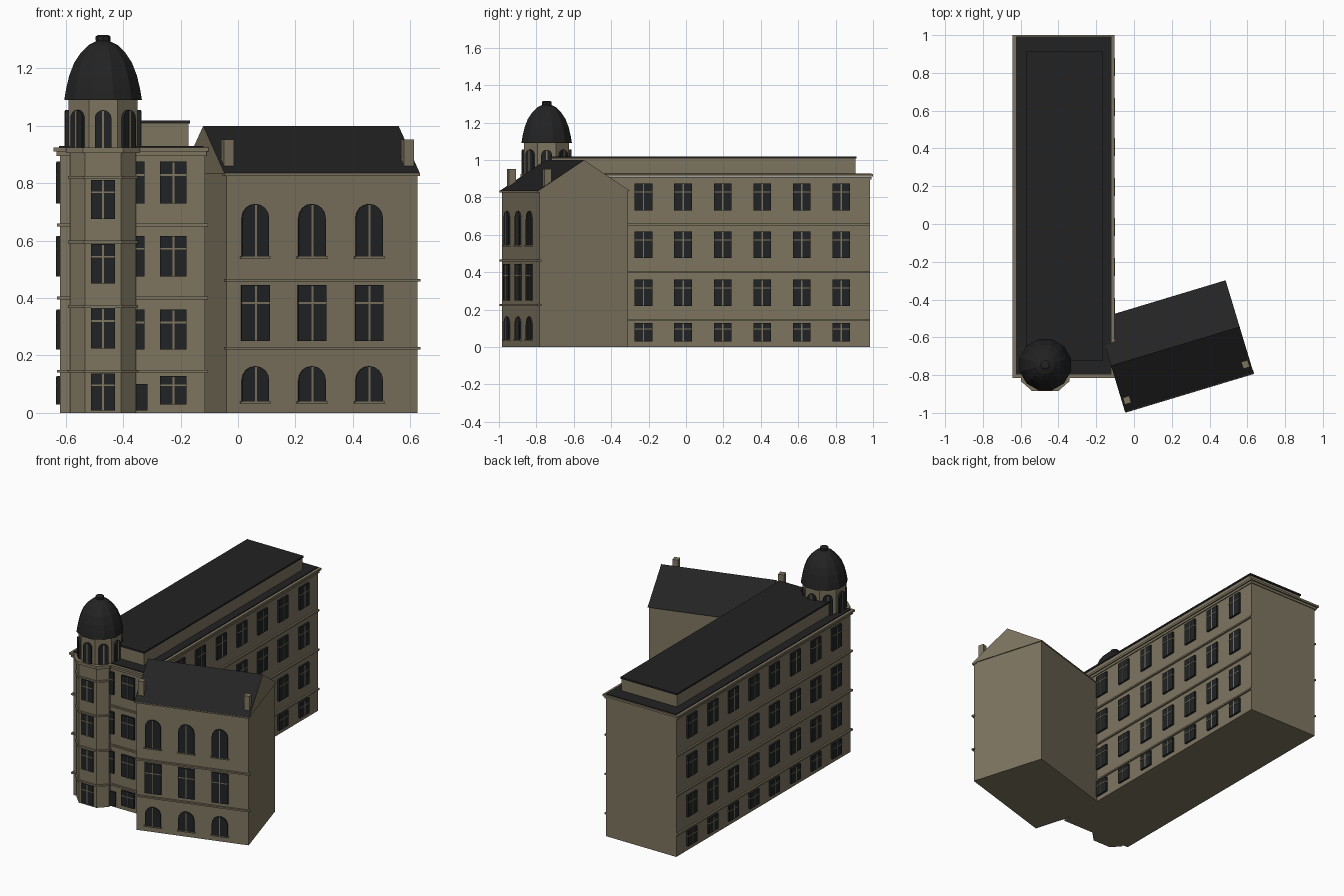
import bpy, bmesh, math
from mathutils import Matrix, Vector

if "Cube" in bpy.data.objects:
    bpy.data.objects.remove(bpy.data.objects["Cube"])


def mat(name, rgb):
    m = bpy.data.materials.new(name)
    m.diffuse_color = (*rgb, 1)
    m.use_nodes = True
    m.node_tree.nodes["Principled BSDF"].inputs["Base Color"].default_value = m.diffuse_color
    return m


STONE = mat("stone", (0.21, 0.178, 0.118))
ROOF = mat("roof_slate", (0.0165, 0.0165, 0.0165))
GLASS = mat("dark_glass", (0.0145, 0.0165, 0.0175))
I4 = Matrix.Identity(4)


def finish(name, bm, *mats):
    bmesh.ops.recalc_face_normals(bm, faces=bm.faces)
    me = bpy.data.meshes.new(name)
    bm.to_mesh(me)
    bm.free()
    for m in mats:
        me.materials.append(m)
    ob = bpy.data.objects.new(name, me)
    bpy.context.collection.objects.link(ob)
    return ob


def prism(bm, pts, vec, M=I4):
    """Extrude a 3D outline along a vector."""
    vec = Vector(vec)
    a = [bm.verts.new(M @ Vector(p)) for p in pts]
    b = [bm.verts.new(M @ (Vector(p) + vec)) for p in pts]
    n = len(pts)
    bm.faces.new(a)
    bm.faces.new(b[::-1])
    for i in range(n):
        bm.faces.new((a[i], a[(i + 1) % n], b[(i + 1) % n], b[i]))


def add_box(bm, x0, x1, y0, y1, z0, z1, M=I4):
    prism(bm, [(x0, y0, z0), (x1, y0, z0), (x1, y1, z0), (x0, y1, z0)], (0, 0, z1 - z0), M)


def box(name, m, *dims, M=I4):
    bm = bmesh.new()
    add_box(bm, *dims, M=M)
    return finish(name, bm, m)


def wall_frame(x, y, deg):
    """Frame on a wall: local x along the wall, local -y outward."""
    return Matrix.Translation((x, y, 0)) @ Matrix.Rotation(math.radians(deg), 4, 'Z')


panes, bars = bmesh.new(), bmesh.new()


def window(M, c, w, z0, z1, arched=False, cross=True, sill=False, out=0.012):
    h = w / 2
    pts = [(c - h, 0, z0), (c + h, 0, z0)]
    if arched:
        for i in range(9):
            t = math.pi * i / 8
            pts.append((c + h * math.cos(t), 0, z1 - h + h * math.sin(t)))
    else:
        pts += [(c + h, 0, z1), (c - h, 0, z1)]
    prism(panes, pts, (0, -out, 0), M)
    b = 0.0035
    add_box(bars, c - b, c + b, -out - 0.002, 0, z0, z1 - 0.003, M)
    if cross:
        zc = z0 + (z1 - z0) * 0.68
        add_box(bars, c - h, c + h, -out - 0.002, 0, zc - 0.003, zc + 0.003, M)
    if sill:
        add_box(bars, c - h - 0.006, c + h + 0.006, -out - 0.004, 0, z0 - 0.007, z0, M)


# Long wing
X0, X1, Y0, Y1 = -0.62, -0.115, -0.80, 0.985
box("wing_walls", STONE, X0, X1, Y0, Y1, 0, 0.91)
for i, z in enumerate((0.145, 0.40, 0.655)):
    box(f"wing_ledge_{i}", STONE, X0 - 0.011, X1 + 0.011, Y0 - 0.011, Y1, z - 0.005, z + 0.005)
box("wing_cornice_lower", STONE, X0 - 0.012, X1 + 0.006, Y0 - 0.008, Y1 + 0.006, 0.895, 0.91)
box("wing_cornice_upper", STONE, X0 - 0.022, X1 + 0.013, Y0 - 0.015, 1.0, 0.911, 0.924)
box("wing_terrace", ROOF, X0 - 0.004, X1 - 0.005, Y0 + 0.002, 0.992, 0.92, 0.929)
box("attic_walls", STONE, -0.568, -0.172, -0.72, 0.905, 0.92, 1.01)
box("attic_roof", ROOF, -0.573, -0.167, -0.725, 0.912, 1.008, 1.019)

ROWS = ((0.03, 0.128), (0.22, 0.36), (0.475, 0.617), (0.73, 0.875))
right, left, front = wall_frame(X1, 0, 90), wall_frame(X0, 0, -90), wall_frame(0, Y0, 0)
for z0, z1 in ROWS:
    for i in range(8):
        y = -0.65 + 0.2115 * i
        window(right, y, 0.095, z0, z1)
        window(left, -y, 0.095, z0, z1)
    window(front, -0.225, 0.092, z0, z1)
    if z0 > 0.1:
        window(front, -0.372, 0.092, z0, z1)
box("entrance_door", GLASS, -0.40, -0.315, Y0 - 0.008, Y0, 0.008, 0.10)

# Corner tower
TX, TY = -0.47, -0.745


def tower_slab(name, z0, z1, grow):
    half = [(0.063, -0.125), (0.115, -0.073), (0.115, 0.02)]
    shape = half + [(-x, y) for x, y in reversed(half)]
    bm = bmesh.new()
    pts = [(TX + x + math.copysign(grow, x) * (0.5 if i in (0, 5) else 1),
            TY + y - (grow if y < 0 else 0), z0) for i, (x, y) in enumerate(shape)]
    prism(bm, pts, (0, 0, z1 - z0))
    finish(name, bm, STONE)


tower_slab("tower_body", 0, 0.91, 0)
for i, z in enumerate((0.145, 0.37, 0.595, 0.82)):
    tower_slab(f"tower_ledge_{i}", z - 0.005, z + 0.005, 0.007)
tower_slab("tower_cornice", 0.905, 0.924, 0.014)
tower_front = wall_frame(TX, TY - 0.125, 0)
for z0, z1 in ((0.008, 0.138), (0.225, 0.365), (0.45, 0.588), (0.675, 0.812)):
    window(tower_front, 0, 0.084, z0, z1, out=0.006)


def lathe(name, m, profile, sides, turn):
    """Faceted turned shape from (radius, height) pairs."""
    bm = bmesh.new()
    rings = []
    for r, z in profile:
        rings.append([bm.verts.new((TX + r * math.cos(turn + math.tau * k / sides),
                                    TY + r * math.sin(turn + math.tau * k / sides), z))
                      for k in range(sides)])
    for a, b in zip(rings, rings[1:]):
        for k in range(sides):
            j = (k + 1) % sides
            bm.faces.new((a[k], a[j], b[j], b[k]))
    bm.faces.new(rings[0][::-1])
    bm.faces.new(rings[-1])
    return finish(name, bm, m)


lathe("tower_drum", STONE, [(0.13, 0.91), (0.13, 1.092)], 8, math.pi / 8)
lathe("tower_dome", ROOF, [(0.14, 1.09), (0.133, 1.13), (0.122, 1.175), (0.104, 1.22),
                           (0.08, 1.255), (0.052, 1.282), (0.02, 1.297)], 12, math.pi / 12)
lathe("dome_finial", ROOF, [(0.02, 1.285), (0.026, 1.298), (0.026, 1.311), (0.018, 1.316)], 8, 0)
for k in range(8):
    a = math.tau * k / 8
    F = wall_frame(TX + 0.12 * math.sin(a), TY - 0.12 * math.cos(a), math.degrees(a))
    window(F, 0, 0.058, 0.925, 1.055, arched=True, cross=False)

# Angled annex
A = wall_frame(-0.04, -0.985, 16.8)
L, D = 0.695, 0.496
box("annex_walls", STONE, 0, L, 0, D, 0, 0.835, M=A)
for i, z in enumerate((0.225, 0.462)):
    box(f"annex_ledge_{i}", STONE, -0.006, L + 0.008, -0.012, 0.01, z - 0.005, z + 0.005, M=A)
box("annex_eaves", STONE, -0.008, L + 0.006, -0.009, 0.02, 0.826, 0.836, M=A)

# Gabled roof: sloping faces dark, gable ends stone
bm = bmesh.new()
prism(bm, [(-0.01, -0.01, 0.834), (-0.01, D + 0.01, 0.834), (-0.01, D / 2, 1.0)], (L + 0.016, 0, 0), A)
bmesh.ops.recalc_face_normals(bm, faces=bm.faces)
for f in bm.faces:
    f.material_index = 1 if f.normal.z > 0.3 else 0
finish("annex_roof", bm, STONE, ROOF)

for i, u in enumerate((0.0, 0.655)):
    box(f"chimney_{i}", STONE, u, u + 0.036, 0.03, 0.068, 0.84, 0.952, M=A)
for u in (0.104, 0.31, 0.518):
    window(A, u, 0.098, 0.04, 0.163, arched=True, cross=False, sill=True, out=0.008)
    window(A, u, 0.102, 0.25, 0.445, out=0.008)
    window(A, u, 0.098, 0.545, 0.728, arched=True, cross=False, sill=True, out=0.008)

finish("window_panes", panes, GLASS)
finish("window_bars", bars, STONE)
